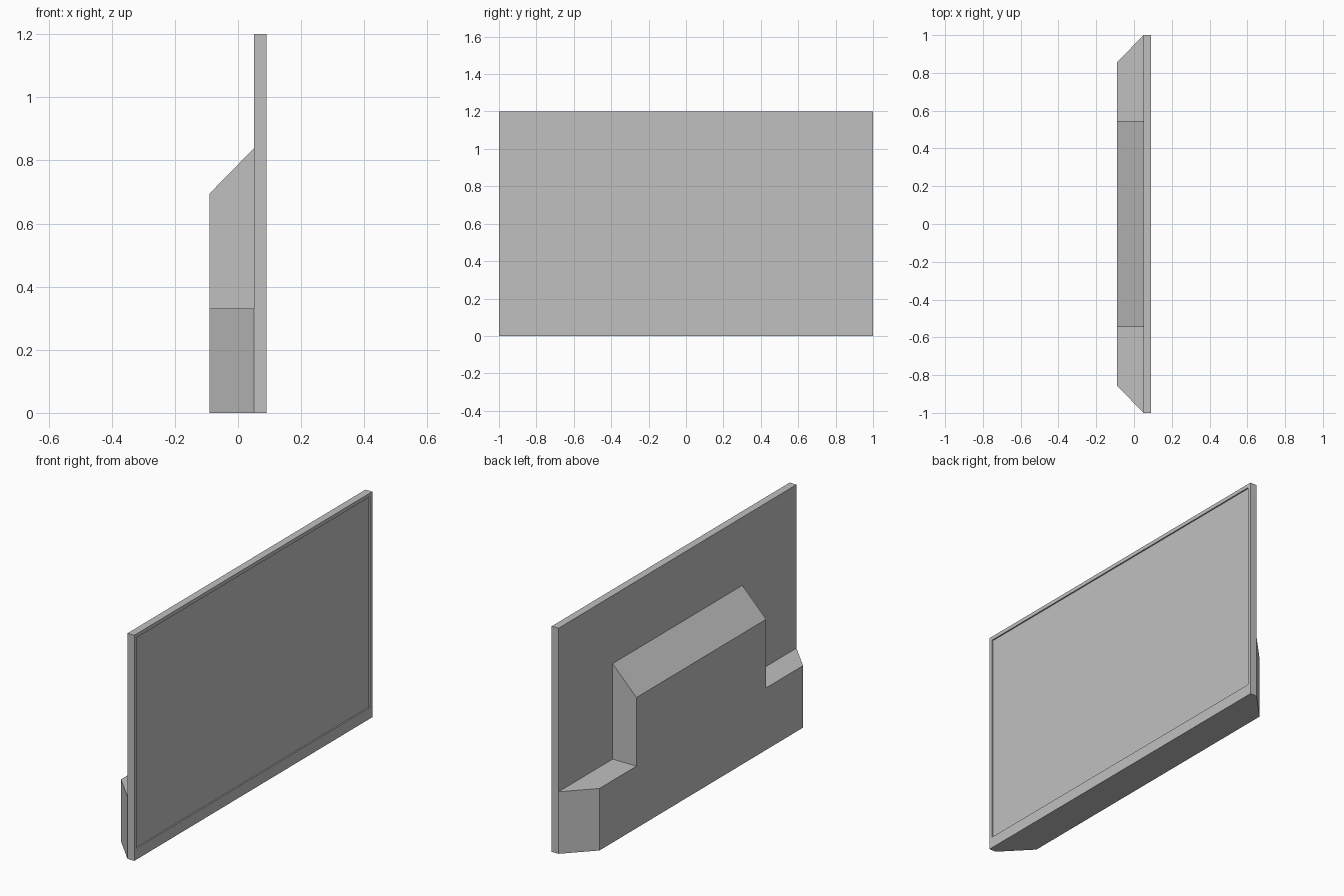
import bpy
import bmesh

# Remove the default cube
if "Cube" in bpy.data.objects:
    bpy.data.objects.remove(bpy.data.objects["Cube"], do_unlink=True)


def make_material(name, value):
    mat = bpy.data.materials.new(name)
    mat.use_nodes = True
    color = (value, value, value, 1)
    mat.diffuse_color = color
    mat.node_tree.nodes["Principled BSDF"].inputs["Base Color"].default_value = color
    return mat


grey = make_material("light grey", 0.53)

BACK, SEAM, FRONT = -0.09, 0.05, 0.09   # depth stations along x
WIDTH, HEIGHT = 1.0, 1.2                # half width along y, full height
RIM, CHIN, RECESS = 0.02, 0.06, 0.007   # bezel widths and screen depth


def loft(name, rings):
    """Bridge matching (x, outline) rings and cap both ends."""
    bm = bmesh.new()
    loops = [[bm.verts.new((x, y, z)) for y, z in outline] for x, outline in rings]
    for a, b in zip(loops, loops[1:]):
        for i in range(len(a)):
            j = (i + 1) % len(a)
            bm.faces.new((a[i], a[j], b[j], b[i]))
    bm.faces.new(loops[0])
    bm.faces.new(loops[-1])
    bmesh.ops.recalc_face_normals(bm, faces=bm.faces)
    mesh = bpy.data.meshes.new(name)
    bm.to_mesh(mesh)
    bm.free()
    mesh.materials.append(grey)
    obj = bpy.data.objects.new(name, mesh)
    bpy.context.collection.objects.link(obj)
    return obj


def rectangle(half, low, high):
    return [(-half, low), (half, low), (half, high), (-half, high)]


def mirrored(half_outline):
    """Close a right-hand outline with its mirror image."""
    return half_outline + [(-y, z) for y, z in reversed(half_outline)]


# Thin display panel with a recessed screen and a deeper bottom bezel
outer = rectangle(WIDTH, 0, HEIGHT)
screen = rectangle(WIDTH - RIM, CHIN, HEIGHT - RIM)
loft("display_panel", [(SEAM, outer), (FRONT, outer),
                       (FRONT, screen), (FRONT - RECESS, screen)])

# Rear housing: low tapered wings with a raised, sloped centre block
SHOULDER, CENTRE = 0.33, 0.545


def housing_outline(half, top):
    return mirrored([(half, 0), (half, SHOULDER), (CENTRE, SHOULDER), (CENTRE, top)])


loft("rear_housing", [(BACK, housing_outline(0.855, 0.695)),
                      (SEAM, housing_outline(WIDTH, 0.838))])
